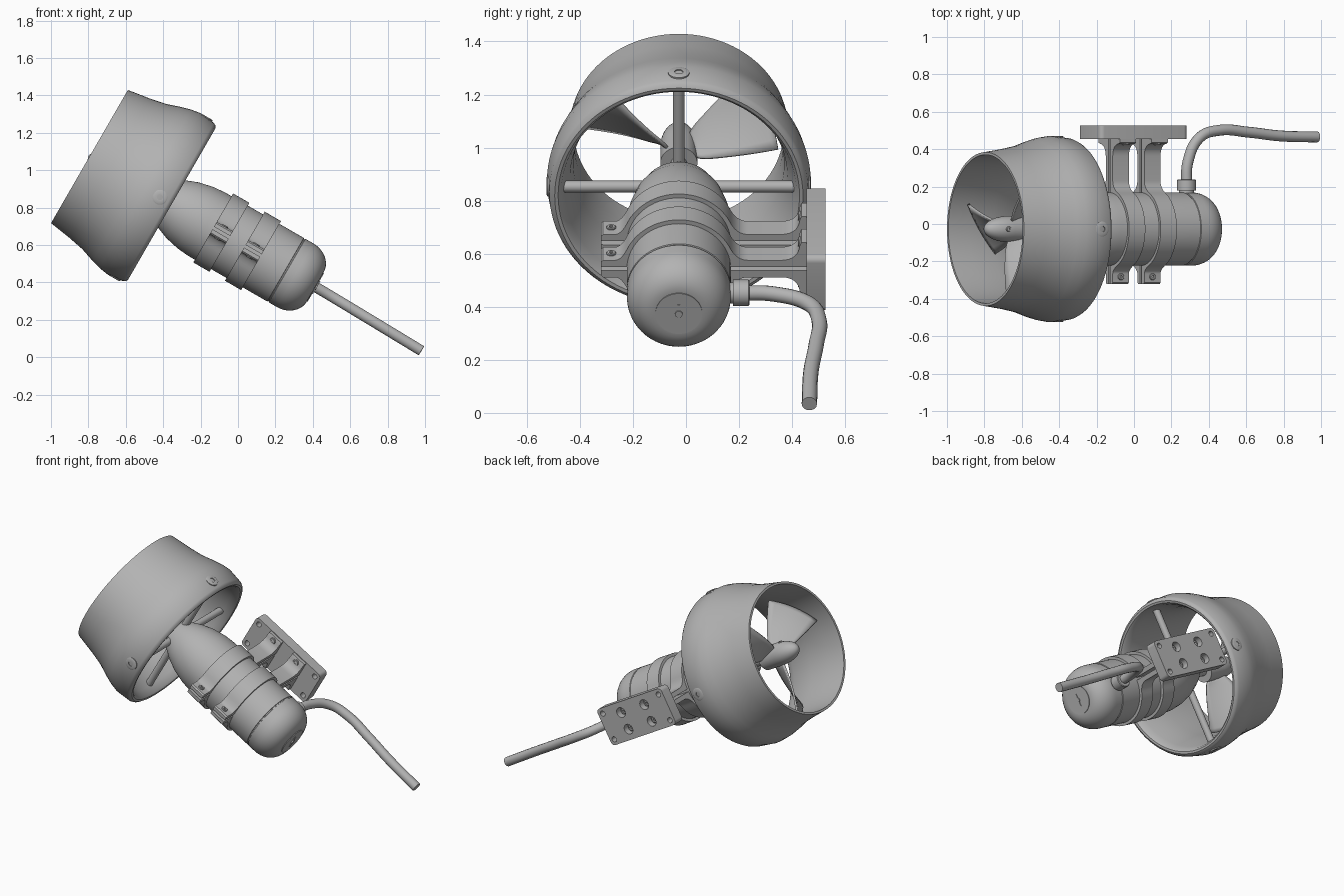
import bpy, bmesh
from math import sin, cos, pi, radians
from mathutils import Matrix, Vector

cube = bpy.data.objects.get("Cube")
if cube:
    bpy.data.objects.remove(cube, do_unlink=True)

grey = bpy.data.materials.new("plain_grey")
grey.use_nodes = True
grey.diffuse_color = (0.45, 0.45, 0.45, 1)
grey.node_tree.nodes["Principled BSDF"].inputs["Base Color"].default_value = (0.45, 0.45, 0.45, 1)

# Tilted frame: local x runs along the thruster axis, z across it
FRAME = Matrix.Rotation(radians(30), 4, 'Y') @ Matrix.Translation((0, -0.027, 0.532))
ALONG_Y = Matrix.Rotation(pi / 2, 4, 'Z')
ALONG_Z = Matrix.Rotation(-pi / 2, 4, 'Y')


def finish(name, bm, angle=32):
    bmesh.ops.remove_doubles(bm, verts=bm.verts, dist=1e-5)
    bmesh.ops.recalc_face_normals(bm, faces=bm.faces)
    for f in bm.faces:
        f.smooth = True
    mesh = bpy.data.meshes.new(name)
    bm.to_mesh(mesh)
    bm.free()
    mesh.set_sharp_from_angle(angle=radians(angle))
    mesh.materials.append(grey)
    obj = bpy.data.objects.new(name, mesh)
    bpy.context.collection.objects.link(obj)
    obj.matrix_world = FRAME
    return obj


def spin(bm, profile, matrix=Matrix(), n=32, closed=False):
    """Revolve (position, radius) pairs around local x."""
    rings = [[bm.verts.new(matrix @ Vector((a, r * sin(2 * pi * k / n), r * cos(2 * pi * k / n))))
              for k in range(n)] for a, r in profile]
    pairs = list(zip(rings, rings[1:]))
    if closed:
        pairs.append((rings[-1], rings[0]))
    for p, q in pairs:
        for k in range(n):
            j = (k + 1) % n
            bm.faces.new((p[k], p[j], q[j], q[k]))


def lathe(name, profile, matrix=Matrix(), n=32, closed=False):
    bm = bmesh.new()
    spin(bm, profile, matrix, n, closed)
    return finish(name, bm)


def rod(a, b, r):
    return [(a, 0), (a, r), (b, r), (b, 0)]


def screw(name, spot, turn, r):
    """Low round head with a socket, facing along the turned x axis."""
    profile = [(-.01, 0), (-.01, r), (.004, r), (.007, r * .85), (.007, r * .4), (-.004, r * .4), (-.004, 0)]
    lathe(name, profile, Matrix.Translation(spot) @ turn, 24)


def prism(name, outline, matrix, depth):
    """Extrude a (y, z) outline along local x, centred."""
    bm = bmesh.new()
    face = bm.faces.new([bm.verts.new(matrix @ Vector((-depth / 2, y, z))) for y, z in outline])
    move = matrix.to_3x3() @ Vector((depth, 0, 0))
    new = bmesh.ops.extrude_face_region(bm, geom=[face], use_keep_orig=True)["geom"]
    bmesh.ops.translate(bm, vec=move, verts=[v for v in new if isinstance(v, bmesh.types.BMVert)])
    return finish(name, bm)


def arc(r, start, end, steps, cy=0, cz=0):
    angles = [radians(start + (end - start) * i / steps) for i in range(steps + 1)]
    return [(cy + r * cos(t), cz + r * sin(t)) for t in angles]


def bend(p, q, r, steps=8):
    return [tuple((1 - t) ** 2 * a + 2 * t * (1 - t) * b + t * t * c for a, b, c in zip(p, q, r))
            for t in (i / steps for i in range(steps + 1))]


# Duct ring
lathe("duct", [(-1.224, .411), (-1.1, .43), (-1.01, .448), (-.93, .475), (-.88, .489), (-.83, .497),
               (-.738, .488), (-.724, .481), (-.716, .468), (-.718, .455), (-.73, .444), (-.77, .432),
               (-.85, .41), (-.95, .397), (-1.1, .393), (-1.224, .397)], n=96, closed=True)

# Motor pod with tapered tail, seam groove and domed nose
nose = [(.045 + .125 * sin(t), .09 + .106 * cos(t)) for t in (i * pi / 20 for i in range(11))]
lathe("motor_pod", [(-.89, 0), (-.89, .04), (-.85, .068), (-.8, .1), (-.724, .143), (-.65, .172),
                    (-.57, .19), (-.5, .196), (-.014, .196), (-.012, .192), (-.006, .192), (-.004, .196)]
      + nose + [(.17, 0)], n=64)
lathe("nose_disc", rod(.165, .174, .088), n=48)
lathe("nose_screw", rod(.165, .18, .014), n=20)
prism("nose_key", [(-.005, -.04), (.005, -.04), (.005, .04), (-.005, .04)],
      Matrix.Translation((.174, 0, 0)), .008)

# Propeller hub with spinner
spinner = [(-1.08 - .15 * sin(t), .07 * cos(t)) for t in (i * pi / 20 for i in range(11))]
lathe("propeller_hub", [(-.96, 0), (-.96, .07)] + spinner, n=40)
lathe("propeller_shaft", rod(-1, -.86, .03), n=24)
screw("hub_screw", (-1.12, 0, .066), ALONG_Z, .014)

# Three twisted blades
for b, theta in enumerate((-60, 60, 180)):
    bm = bmesh.new()
    rows = []
    for i in range(13):
        t = i / 12
        r = .055 + .325 * t
        chord = .11 + .21 * t ** .8
        pitch = radians(28 + 30 * t)
        row = []
        for k in range(9):
            c = chord * (k / 8 - .5)
            ang = radians(theta) + c * sin(pitch) / max(r, .09)
            row.append(bm.verts.new((-1.04 + c * cos(pitch), r * sin(ang), r * cos(ang))))
        rows.append(row)
    for p, q in zip(rows, rows[1:]):
        for k in range(8):
            bm.faces.new((p[k], p[k + 1], q[k + 1], q[k]))
    blade = finish(f"propeller_blade_{b + 1}", bm, 60)
    solid = blade.modifiers.new("thickness", 'SOLIDIFY')
    solid.thickness = .012
    solid.offset = 0

# Crossed struts and the screws holding them to the duct
for name, turn in (("horizontal_strut", ALONG_Y), ("vertical_strut", ALONG_Z)):
    lathe(name, rod(-.46, .46, .022), Matrix.Translation((-.785, 0, 0)) @ turn, 24)
for k in range(4):
    turn = Matrix.Rotation(k * pi / 2, 4, 'X')
    screw(f"duct_screw_{k + 1}", turn @ Vector((-.789, 0, .491)), turn @ ALONG_Z, .04)

# Split clamps: each half is a band with an ear and a flared mounting arm
R, GAP, TOP = .213, .008, .037
band = arc(R, 27, 153, 28)
half = ([(.484, GAP), (.484, .115), (.462, .115)] + bend((.456, .1), (.45, .04), (.39, TOP))
        + bend((.26, TOP), (.215, TOP), band[0]) + band[1:-1]
        + bend(band[-1], (-.215, TOP), (-.24, TOP))
        + [(-.285, TOP), (-.293, TOP - .008), (-.293, GAP)] + arc(.188, 177.5, 2.5, 36))
for c, s in enumerate((-.41, -.215)):
    for side, word in ((1, "upper"), (-1, "lower")):
        outline = [(y, z * side) for y, z in half]
        prism(f"{word}_clamp_{c + 1}", outline, Matrix.Translation((s, 0, 0)), .1)
        up = ALONG_Z if side > 0 else Matrix.Rotation(pi / 2, 4, 'Y')
        screw(f"{word}_ear_screw_{c + 1}", (s, -.255, side * TOP), up, .018)
        screw(f"{word}_arm_screw_{c + 1}", (s, .457, side * .088),
              Matrix.Rotation(-pi / 2, 4, 'Z'), .02)

# Mounting plate with rounded corners and two sets of holes
L, H, C = .27, .12, .025
corners = ((1, 1, 0), (-1, 1, 90), (-1, -1, 180), (1, -1, 270))
outline = [p for sy, sz, a in corners
           for p in arc(C, a, a + 90, 6, sy * (L - C), sz * (H - C))]
centre = Matrix.Translation((-.3125, .5175, 0))
plate = prism("mounting_plate", outline, centre @ ALONG_Y, .071)
bm = bmesh.new()
for sx in (-1, 1):
    for sz in (-1, 1):
        spin(bm, rod(-.1, .1, .017), centre @ Matrix.Translation((sx * .235, 0, sz * .085)) @ ALONG_Y, 24)
        spin(bm, rod(-.005, .1, .032), centre @ Matrix.Translation((sx * .0975, 0, sz * .055)) @ ALONG_Y, 24)
cutter = finish("hole_cutter", bm)
cutter.hide_render = True
cut = plate.modifiers.new("holes", 'BOOLEAN')
cut.operation = 'DIFFERENCE'
cut.solver = 'EXACT'
cut.object = cutter
bpy.context.view_layer.update()
bpy.context.view_layer.objects.active = plate
bpy.ops.object.modifier_apply(modifier=cut.name)
bpy.data.objects.remove(cutter, do_unlink=True)
plate.data.set_sharp_from_angle(angle=radians(32))
for sx in (-1, 1):
    for sz in (-1, 1):
        screw(f"plate_bolt_{sx}_{sz}", (-.3125 + sx * .0975, .522, sz * .055), ALONG_Y, .02)

# Cable gland and bent cable
lathe("cable_gland", [(.17, 0), (.17, .04), (.205, .04), (.205, .05), (.262, .05), (.266, .046), (.266, 0)],
      Matrix.Translation((.017, 0, 0)) @ ALONG_Y, 28)
curve = bpy.data.curves.new("cable", 'CURVE')
curve.dimensions = '3D'
curve.bevel_depth = .029
curve.bevel_resolution = 5
curve.use_fill_caps = True
spline = curve.splines.new('BEZIER')
path = [(.017, .22, 0), (.026, .36, 0), (.1, .49, 0), (.22, .528, 0), (.4, .518, -.003),
        (.6, .498, -.007), (.832, .492, -.012)]
spline.bezier_points.add(len(path) - 1)
for point, co in zip(spline.bezier_points, path):
    point.co = co
    point.handle_left_type = point.handle_right_type = 'AUTO'
curve.materials.append(grey)
cable = bpy.data.objects.new("cable", curve)
bpy.context.collection.objects.link(cable)
cable.matrix_world = FRAME
